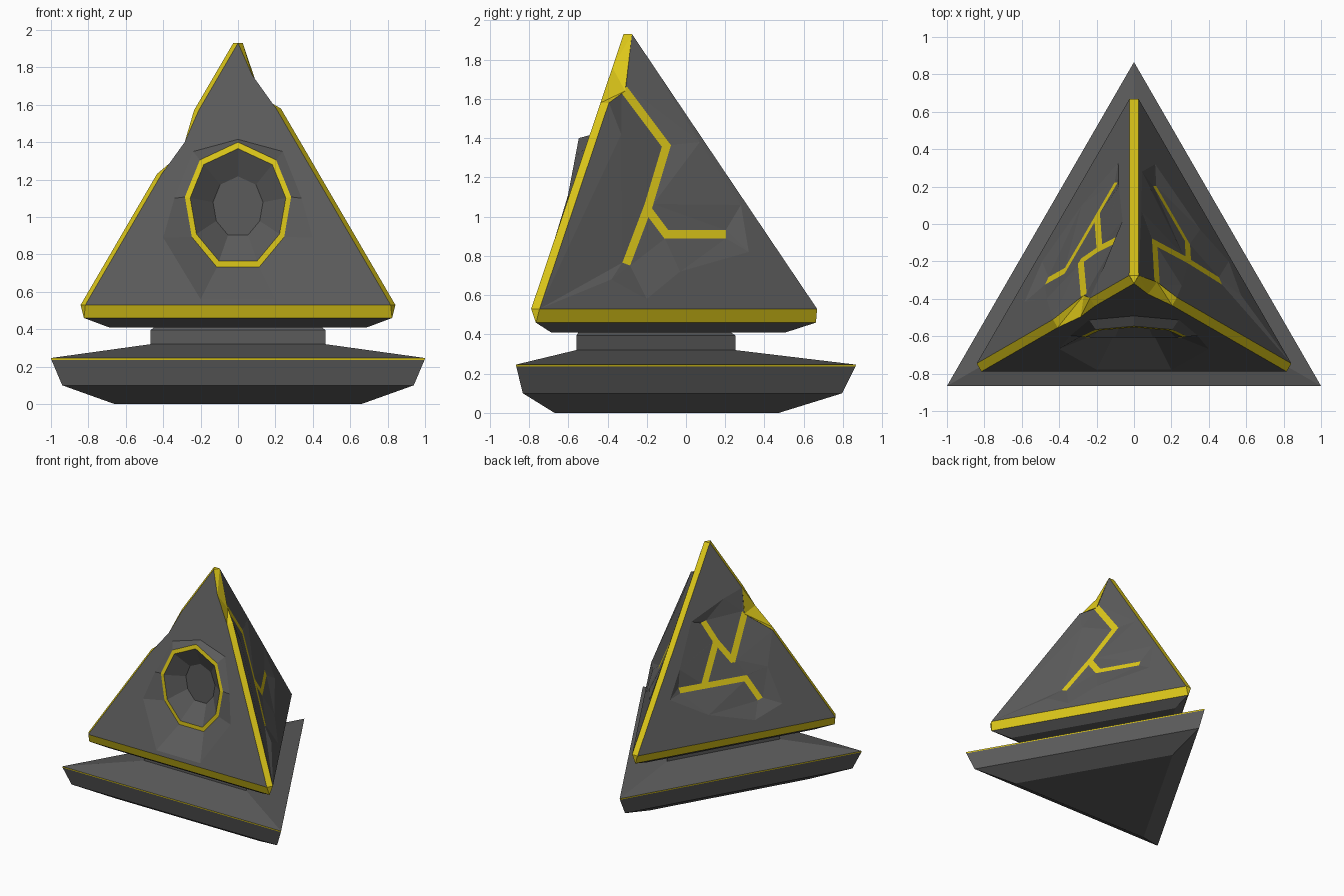
import bpy, bmesh, math
from mathutils import Vector
from mathutils.geometry import delaunay_2d_cdt, intersect_point_line

if "Cube" in bpy.data.objects:
    bpy.data.objects.remove(bpy.data.objects["Cube"])

CY = -0.289          # plan centre of every triangle
C = 0.05             # width of the yellow edge strips
Z0, Z1 = 0.53, 1.93  # bottom and tip of the pyramid
SINK = 0.035         # depth of the sunken lines

def material(name, rgb):
    m = bpy.data.materials.new(name)
    m.diffuse_color = (*rgb, 1)
    m.use_nodes = True
    m.node_tree.nodes["Principled BSDF"].inputs["Base Color"].default_value = m.diffuse_color
    return m

MATS = [material("dark_grey", (0.105, 0.105, 0.105)),
        material("yellow", (0.73, 0.58, 0.01))]

def finish(name, bm):
    bmesh.ops.remove_doubles(bm, verts=bm.verts, dist=0.0005)
    bmesh.ops.recalc_face_normals(bm, faces=bm.faces)
    me = bpy.data.meshes.new(name)
    bm.to_mesh(me)
    bm.free()
    for m in MATS:
        me.materials.append(m)
    ob = bpy.data.objects.new(name, me)
    bpy.context.collection.objects.link(ob)

def face(bm, pts, mat=0):
    f = bm.faces.new([bm.verts.new(p) for p in pts])
    f.material_index = mat

def triangle(r, z, cut=0.0):
    """Equilateral triangle, back corner at +y, corners optionally cut."""
    t = [Vector((r * math.cos(a), CY + r * math.sin(a), z))
         for a in (math.radians(90 + 120 * i) for i in range(3))]
    if not cut:
        return t
    out = []
    for i in range(3):
        for j in (i - 1, (i + 1) % 3):
            out.append(t[i] + (t[j] - t[i]).normalized() * cut)
    return out

def bridge(bm, a, b, mat=0):
    n = len(a)
    for i in range(n):
        j = (i + 1) % n
        face(bm, [a[i], a[j], b[j], b[i]], mat)

def loft(bm, rings, mats):
    for a, b, m in zip(rings, rings[1:], mats):
        bridge(bm, a, b, m)

# base slab with a thin yellow rim
bm = bmesh.new()
rings = [triangle(r, z) for r, z in
         ((0.762, 0), (1.085, 0.10), (1.152, 0.236), (1.155, 0.246), (0.54, 0.32))]
loft(bm, rings, (0, 0, 1, 0))
face(bm, rings[0]); face(bm, rings[-1])
finish("base", bm)

# neck
bm = bmesh.new()
rings = [triangle(r, z) for r, z in ((0.54, 0.31), (0.54, 0.395), (0.515, 0.412))]
loft(bm, rings, (0, 0))
face(bm, rings[0]); face(bm, rings[-1])
finish("neck", bm)

# ---- pyramid ----
def inr(z):
    return 0.5 - 0.471 * (z - Z0) / (Z1 - Z0)

def on_front(x, z):
    return Vector((x, CY - inr(z), z))

def on_side(side, y, z, depth=0.0):
    return Vector((side * ((inr(z) - 0.5 * (y - CY)) / 0.866 - depth), y, z))

def front_edge(z):          # half width of the front face
    return 0.816 * (Z1 - z) / (Z1 - Z0)

def side_edge(z):           # y of the front border of a side face
    return -0.746 + 0.471 * (z - Z0) / (Z1 - Z0)

def ccw(poly):
    area = sum(a[0] * b[1] - b[0] * a[1] for a, b in zip(poly, poly[1:] + poly[:1]))
    return poly if area > 0 else poly[::-1]

def fill(outline, inner, extra=()):
    """Triangulate outline; yields corner points and whether inside an inner shape."""
    pts, faces = [], []
    for poly in [outline] + inner:
        faces.append(list(range(len(pts), len(pts) + len(poly))))
        pts += [Vector(p) for p in ccw(poly)]
    pts += [Vector(p) for p in extra]
    v, _, fs, _, _, of = delaunay_2d_cdt(pts, [], faces, 0, 1e-5, True)
    for f, o in zip(fs, of):
        if 0 in o:
            yield [v[i] for i in f], len(o) > 1

def bar(a, b, w=0.021):
    a, b = Vector(a), Vector(b)
    d = (b - a).normalized() * w
    n = Vector((-d.y, d.x))
    a, b = a - d * 0.6, b + d * 0.6
    return [a + n, a - n, b - n, b + n]

bm = bmesh.new()
# underside and yellow skirt
rings = [triangle(0.797, 0.41, 0.001), triangle(0.952, 0.46, 0.001), triangle(1.0, Z0, C)]
loft(bm, rings, (0, 1))
face(bm, rings[0])
top = triangle(0.0577, Z1, C)
face(bm, [top[0], top[2], top[4]], 1)

# per side: lines (y, z), shoulder points, notch (low z, mid y, mid z, high z), front dent (x, z)
SIDES = {
    1: ([[(-.31, 1.64), (-.10, 1.36), (-.19, 1.06), (-.30, .77)],
         [(-.19, 1.03), (-.10, .91), (.19, .91)]],
        [(.07, 1.38), (.28, 1.06), (.32, .82), (-.03, .72), (-.2, .58), (-.38, .68), (-.33, 1.42)],
        (1.58, -.31, 1.64, Z1), (.075, 1.76)),
    -1: ([[(-.38, 1.37), (-.20, 1.06), (-.13, 1.215), (-.09, 1.36)],
          [(-.13, 1.215), (.04, .93)],
          [(.21, .92), (-.25, .915), (-.30, .76)]],
         [(.02, 1.4), (.2, 1.08), (.33, .88), (.1, .72), (-.2, .62), (-.42, .7), (-.40, .98), (-.25, 1.52)],
         (1.23, -.38, 1.37, 1.57), (.285, 1.40)),
}
front_outline = {}
for s, (lines, shoulders, (lo, my, mz, hi), dent) in SIDES.items():
    # side face with sunken yellow lines
    segs = [(a, b) for l in lines for a, b in zip(l, l[1:])]
    outline = [(-0.746, Z0), (side_edge(lo), lo), (my, mz), (side_edge(hi), hi)]
    if hi < Z1:
        outline.append((side_edge(Z1), Z1))
    outline.append((0.668, Z0))

    def sunk(p):
        for a, b in segs:
            q, t = intersect_point_line(p.to_3d(), Vector(a).to_3d(), Vector(b).to_3d())
            q = Vector(a).lerp(Vector(b), min(max(t, 0), 1))
            if (p - q).length < 0.032:
                return SINK
        return 0.0

    for poly, yellow in fill(outline, [bar(a, b) for a, b in segs], shoulders):
        face(bm, [on_side(s, p.x, p.y, sunk(p)) for p in poly], int(yellow))
    # front corner strip, widening into the notch
    fr = [on_front(s * front_edge(z), z) for z in (Z0, lo)]
    fr += [on_front(s * dent[0], dent[1]), on_front(s * front_edge(hi), hi)]
    sd = [on_side(s, side_edge(z), z) for z in (Z0, lo)]
    sd += [on_side(s, my, mz, SINK), on_side(s, side_edge(hi), hi)]
    if hi < Z1:
        fr.append(on_front(0, Z1))
        sd.append(on_side(s, side_edge(Z1), Z1))
    for i in range(len(fr) - 1):
        face(bm, [fr[i], fr[i + 1], sd[i + 1]], 1)
        face(bm, [fr[i], sd[i + 1], sd[i]], 1)
    front_outline[s] = [(p.x, p.z) for p in fr]
# back corner strip
face(bm, [on_side(1, 0.668, Z0), on_side(1, -0.275, Z1),
          on_side(-1, -0.275, Z1), on_side(-1, 0.668, Z0)], 1)

# front face with nine-sided eye socket
def both(half):
    return half + [(-x, z) for x, z in half[:0:-1]]

socket = both([(0, 1.415), (.24, 1.35), (.34, 1.1), (.40, .89), (.20, .56)])
rim = both([(0, 1.40), (.204, 1.305), (.284, 1.107), (.247, .893), (.113, .732)])

def eye_loop(k, y=None):
    out = []
    for x, z in rim:
        z = 1.055 + (z - 1.055) * k
        yy = y if y is not None else -0.607 + 0.19 * max(0, z - 1.08)
        out.append(Vector((x * k, yy, z)))
    return out

outline = front_outline[1] + front_outline[-1][-2::-1]
for poly, hole in fill(outline, [socket]):
    if not hole:
        face(bm, [on_front(p.x, p.y) for p in poly])
loops = [[on_front(x, z) for x, z in socket], eye_loop(1), eye_loop(0.9), eye_loop(0.47, -0.49)]
loft(bm, loops, (0, 1, 0))
face(bm, loops[-1])
finish("pyramid", bm)
